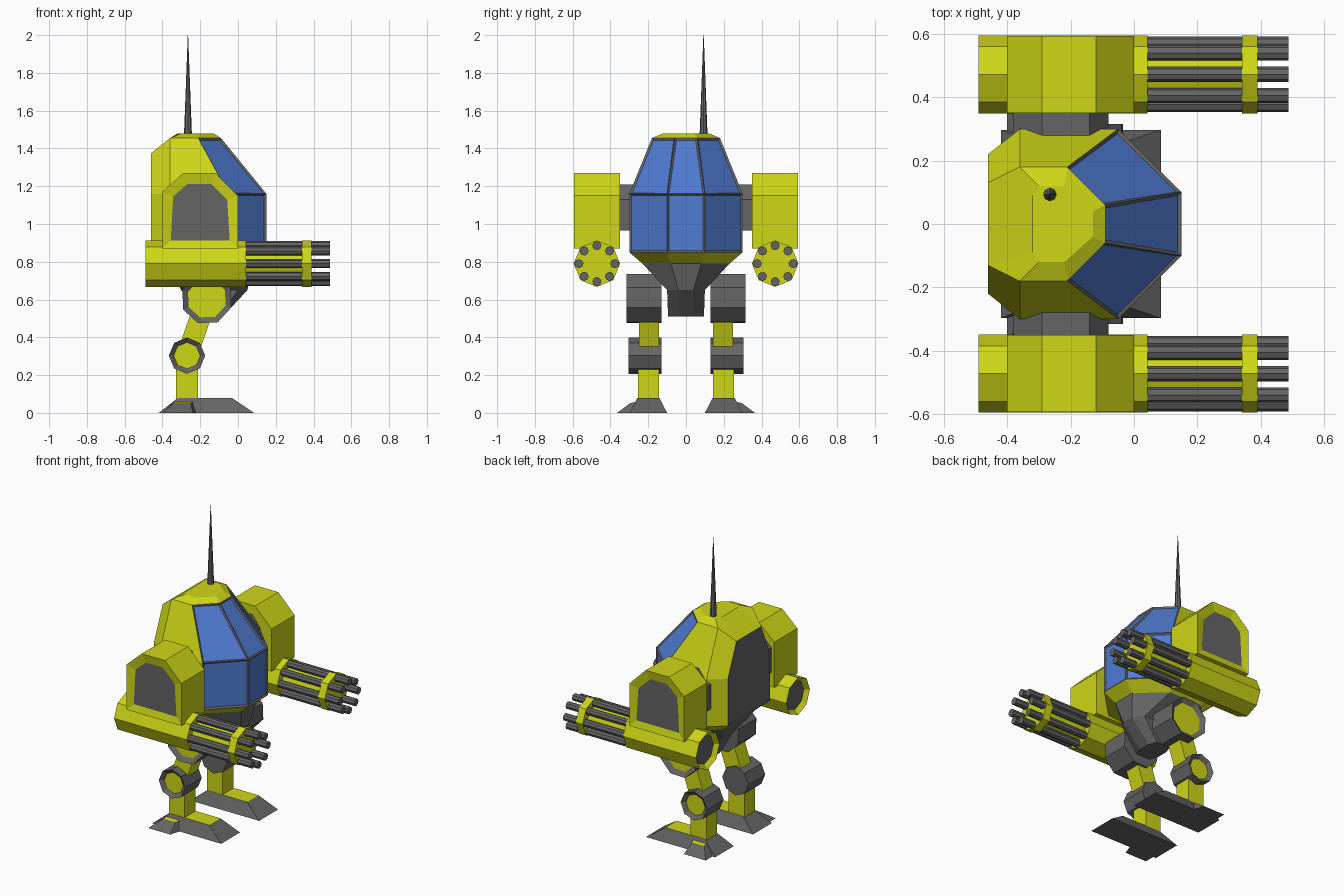
import bpy, bmesh
from math import sin, cos, radians, hypot

if "Cube" in bpy.data.objects:
    bpy.data.objects.remove(bpy.data.objects["Cube"])


def material(name, rgb):
    m = bpy.data.materials.new(name)
    m.diffuse_color = (*rgb, 1)
    m.use_nodes = True
    m.node_tree.nodes["Principled BSDF"].inputs["Base Color"].default_value = m.diffuse_color
    return m


YELLOW = material("yellow_paint", (0.62, 0.68, 0.008))
GREY = material("dark_grey", (0.13, 0.13, 0.13))
BLUE = material("blue_glass", (0.08, 0.2, 0.65))
MATS = [YELLOW, GREY, BLUE]


def loft(name, rings, mat, panels=None):
    """Skin rings of points. panels: {face key: (frame, inner, inset, depth)};
    a key is (level, side), 'start' or 'end'."""
    bm = bmesh.new()
    rows = [[bm.verts.new(p) for p in r] for r in rings]
    n = len(rows[0])
    faces = {"start": bm.faces.new(rows[0][::-1]), "end": bm.faces.new(rows[-1])}
    for k in range(len(rows) - 1):
        for i in range(n):
            j = (i + 1) % n
            faces[k, i] = bm.faces.new((rows[k][i], rows[k][j], rows[k + 1][j], rows[k + 1][i]))
    bmesh.ops.recalc_face_normals(bm, faces=bm.faces[:])
    for f in bm.faces:
        f.material_index = MATS.index(mat)
    for key, (frame, inner, inset, depth) in (panels or {}).items():
        f = faces[key]
        f.material_index = MATS.index(frame)
        if inset:
            bmesh.ops.inset_individual(bm, faces=[f], thickness=inset, depth=depth)
        f.material_index = MATS.index(inner)
    me = bpy.data.meshes.new(name)
    bm.to_mesh(me)
    bm.free()
    for m in MATS:
        me.materials.append(m)
    ob = bpy.data.objects.new(name, me)
    bpy.context.collection.objects.link(ob)
    return ob


def prism_y(name, profile, y0, y1, mat, panels=None):
    return loft(name, [[(x, y, z) for x, z in profile] for y in (y0, y1)], mat, panels)


def tube_x(name, x0, x1, cy, cz, r, mat, panels=None, n=8):
    ring = [(cy + r * cos(radians(360 / n * i)), cz + r * sin(radians(360 / n * i))) for i in range(n)]
    return loft(name, [[(x, y, z) for y, z in ring] for x in (x0, x1)], mat, panels)


def octagon(cx, cz, r, turn):
    return [(cx + r * cos(radians(turn + 45 * i)), cz + r * sin(radians(turn + 45 * i))) for i in range(8)]


def sym(half):
    """Complete a half ring (front to back) by mirroring in y."""
    return half + [(x, -y, z) for x, y, z in half[::-1]]


def flat(pts, z):
    return sym([(x, y, z) for x, y in pts])


# Body hull with framed windows and grey back plate
belly = [(0.08, 0.08), (-0.09, 0.23), (-0.33, 0.23), (-0.39, 0.17)]
waist = [(0.15, 0.10), (-0.05, 0.30), (-0.36, 0.30), (-0.46, 0.22)]
top = sym([(-0.09, 0.06, 1.455), (-0.21, 0.18, 1.455), (-0.36, 0.18, 1.455), (-0.46, 0.13, 1.375)])
cap = [(-0.13, 0.04), (-0.22, 0.12), (-0.30, 0.12), (-0.32, 0.09)]
panels = {}
for level in (1, 2):
    for side in (0, 6, 7):
        panels[level, side] = (GREY, BLUE, 0.014, -0.008)
    panels[level, 3] = (GREY, GREY, 0, 0)
loft("body_hull", [flat(belly, 0.79), flat(waist, 0.85), flat(waist, 1.16), top, flat(cap, 1.48)],
     YELLOW, panels)

# Pelvis
loft("pelvis", [flat(belly, 0.79),
                flat([(0.05, 0.04), (0.0, 0.10), (-0.26, 0.10), (-0.30, 0.05)], 0.65),
                flat([(-0.08, 0.04), (-0.10, 0.095), (-0.20, 0.095), (-0.22, 0.04)], 0.51)], GREY)

# Antenna
loft("antenna", [[(-0.265 + r * cos(radians(45 * i)), 0.093 + r * sin(radians(45 * i)), z)
                  for i in range(8)] for r, z in ((0.021, 1.47), (0.001, 2.0))], GREY)

house = [(-0.40, 0.87), (-0.40, 1.17), (-0.29, 1.27), (-0.12, 1.27), (0.0, 1.15), (0.0, 0.87)]
joint = [(-0.38, 0.965), (-0.38, 1.13), (-0.29, 1.21), (-0.14, 1.21), (-0.08, 1.13), (-0.08, 0.965)]
hip, knee = (-0.165, 0.605), (-0.27, 0.303)
dx, dz = hip[0] - knee[0], hip[1] - knee[1]
d = hypot(dx, dz)
px, pz = -dz / d * 0.055, dx / d * 0.055

for s, tag in ((1, "left"), (-1, "right")):
    # Shoulder joint and arm housing
    prism_y(tag + "_shoulder_joint", joint, s * 0.2, s * 0.36, GREY)
    prism_y(tag + "_arm_housing", house, s * 0.35, s * 0.592, YELLOW,
            {"end": (YELLOW, GREY, 0.062, -0.012)})

    # Rotary gun
    gy, gz = s * 0.472, 0.79
    tube_x(tag + "_gun_body", -0.49, 0.043, gy, gz, 0.123, YELLOW,
           {"start": (YELLOW, GREY, 0.028, -0.025)})
    tube_x(tag + "_gun_core", 0.03, 0.35, gy, gz, 0.075, YELLOW)
    tube_x(tag + "_gun_band", 0.34, 0.39, gy, gz, 0.123, YELLOW)
    for i in range(8):
        a = radians(45 * i)
        tube_x(f"{tag}_gun_barrel_{i + 1}", 0.03, 0.487,
               gy + 0.095 * cos(a), gz + 0.095 * sin(a), 0.024, GREY)

    # Leg joints, thigh and shin
    prism_y(tag + "_hip", octagon(*hip, 0.138, 70), s * 0.13, s * 0.315, GREY,
            {"end": (GREY, YELLOW, 0.032, -0.02)})
    prism_y(tag + "_knee", octagon(*knee, 0.096, 0), s * 0.13, s * 0.305, GREY,
            {"end": (GREY, YELLOW, 0.026, -0.02)})
    prism_y(tag + "_thigh", [(knee[0] + px, knee[1] + pz), (knee[0] - px, knee[1] - pz),
                             (hip[0] - px, hip[1] - pz), (hip[0] + px, hip[1] + pz)],
            s * 0.142, s * 0.25, YELLOW)
    prism_y(tag + "_shin", [(-0.328, 0.06), (-0.212, 0.06), (-0.212, 0.30), (-0.328, 0.30)],
            s * 0.142, s * 0.255, YELLOW)

    # Foot and outer side toe, both with yellow top
    yellow_top = {"end": (YELLOW, YELLOW, 0, 0)}
    loft(tag + "_foot", [
        [(-0.42, s * 0.10, 0), (0.085, s * 0.10, 0), (0.085, s * 0.297, 0), (-0.42, s * 0.297, 0)],
        [(-0.32, s * 0.14, 0.078), (-0.03, s * 0.14, 0.078), (-0.03, s * 0.258, 0.078), (-0.32, s * 0.258, 0.078)],
    ], GREY, yellow_top)
    loft(tag + "_side_toe", [
        [(-0.40, s * 0.22, 0), (-0.20, s * 0.22, 0), (-0.24, s * 0.365, 0), (-0.40, s * 0.365, 0)],
        [(-0.33, s * 0.22, 0.066), (-0.22, s * 0.22, 0.066), (-0.25, s * 0.295, 0.052), (-0.34, s * 0.295, 0.052)],
    ], GREY, yellow_top)
